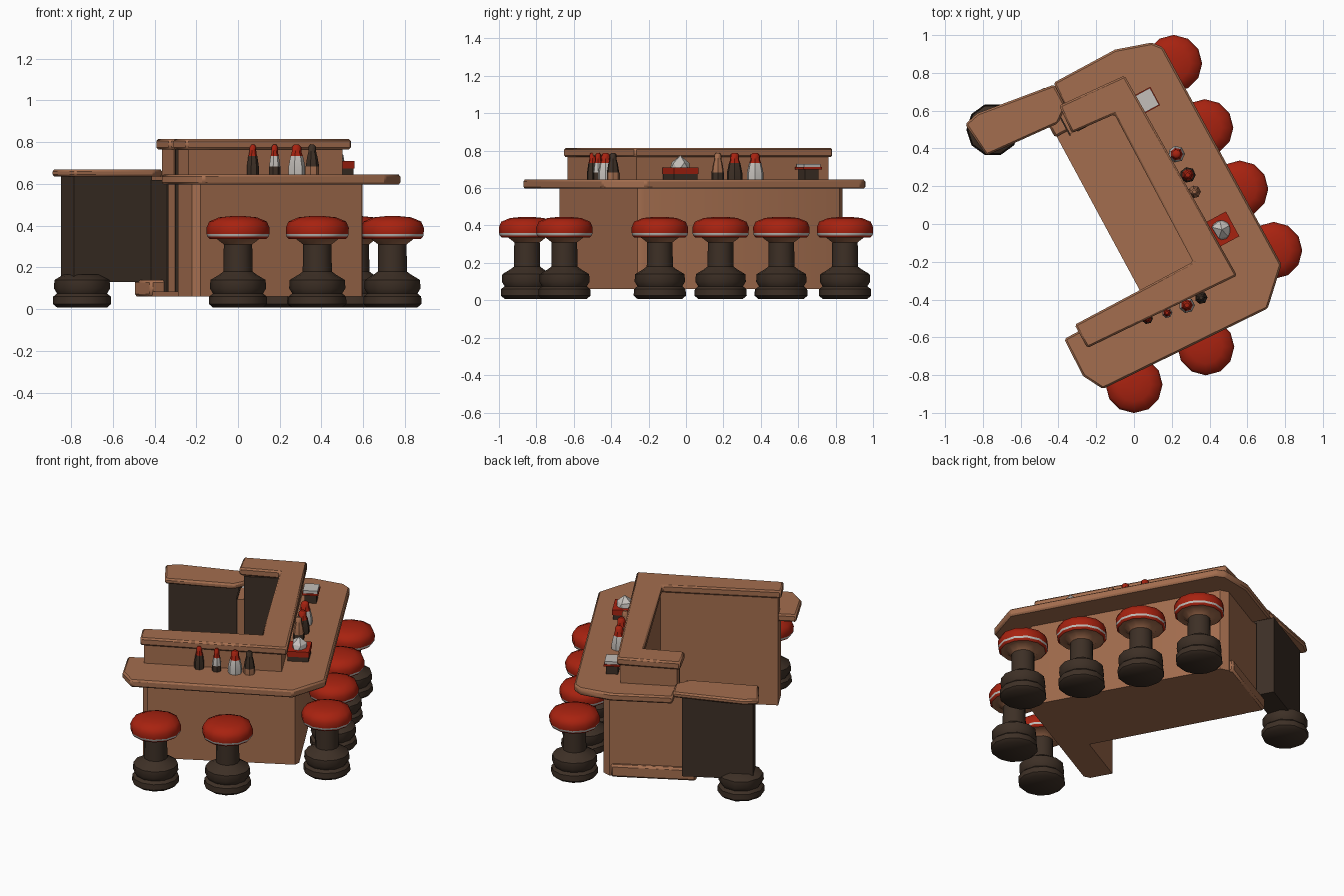
import bpy, bmesh, math
from mathutils import Matrix, Vector

if "Cube" in bpy.data.objects:
    bpy.data.objects.remove(bpy.data.objects["Cube"], do_unlink=True)

TURN = Matrix.Rotation(math.radians(28.4), 4, 'Z')   # the whole bar stands at an angle


def make_material(name, rgb):
    m = bpy.data.materials.new(name)
    m.use_nodes = True
    m.diffuse_color = (*rgb, 1)
    m.node_tree.nodes["Principled BSDF"].inputs["Base Color"].default_value = (*rgb, 1)
    return m


WOOD = make_material("warm wood", (0.37, 0.155, 0.077))
DARK = make_material("dark wood", (0.047, 0.029, 0.019))
RED = make_material("red vinyl", (0.39, 0.016, 0.005))
WHITE = make_material("off white", (0.55, 0.52, 0.49))


def finish(bm, name, mats, matrix, angle=35):
    bmesh.ops.recalc_face_normals(bm, faces=bm.faces)
    me = bpy.data.meshes.new(name)
    bm.to_mesh(me)
    bm.free()
    for m in mats:
        me.materials.append(m)
    ob = bpy.data.objects.new(name, me)
    ob.matrix_world = matrix
    bpy.context.collection.objects.link(ob)
    bpy.ops.object.select_all(action='DESELECT')
    bpy.context.view_layer.objects.active = ob
    ob.select_set(True)
    bpy.ops.object.shade_smooth_by_angle(angle=math.radians(angle))
    return ob


def slab(name, outline, z0, z1, mat, bevel=0.0, place=TURN):
    """Extrude a plan outline between two heights, in the bar's own frame."""
    bm = bmesh.new()
    base = bm.faces.new([bm.verts.new((x, y, z0)) for x, y in outline])
    ext = bmesh.ops.extrude_face_region(bm, geom=[base])
    top = [v for v in ext["geom"] if isinstance(v, bmesh.types.BMVert)]
    bmesh.ops.translate(bm, verts=top, vec=(0, 0, z1 - z0))
    ob = finish(bm, name, [mat], place)
    if bevel:
        mod = ob.modifiers.new("soft edges", 'BEVEL')
        mod.width, mod.segments = bevel, 1
    return ob


def rect(x0, x1, y0, y1):
    return [(x0, y0), (x1, y0), (x1, y1), (x0, y1)]


def lathe(name, profile, place, mats, sides=10):
    """Spin (radius, height, material of the band above) points into a solid."""
    bm = bmesh.new()
    rings = []
    for r, z, _ in profile:
        ring = [bm.verts.new((r * math.cos(k * math.tau / sides),
                              r * math.sin(k * math.tau / sides), z)) for k in range(sides)]
        rings.append(ring)
    for (a, b), (_, _, mi) in zip(zip(rings, rings[1:]), profile):
        for k in range(sides):
            n = (k + 1) % sides
            bm.faces.new((a[k], a[n], b[n], b[k])).material_index = mi
    bm.faces.new(rings[0]).material_index = profile[0][2]
    bm.faces.new(rings[-1]).material_index = profile[-1][2]
    return finish(bm, name, mats, Matrix.Translation(place), 45)


# Bar body: three walls around an open serving floor
slab("bar_walls", [(-0.07, 0.75), (0.37, 0.75), (0.41, 0.71), (0.42, -0.48), (0.4, -0.51),
                   (-0.48, -0.51), (-0.51, -0.48), (-0.51, -0.34), (0.19, -0.34), (0.19, 0.58),
                   (-0.07, 0.58)], 0.06, 0.61, WOOD)
slab("bar_floor", rect(-0.14, 0.3, -0.4, 0.65), 0.06, 0.085, WOOD)
slab("rear_skirting", rect(-0.15, 0.36, 0.6, 0.775), 0.06, 0.14, WOOD, 0.012)

# Counter top with clipped corners
slab("counter_top", [(-0.02, 0.86), (0.35, 0.86), (0.54, 0.8), (0.58, 0.75), (0.585, -0.56),
                     (0.41, -0.73), (-0.56, -0.69), (-0.62, -0.58), (-0.615, -0.36),
                     (0.21, -0.36), (0.21, 0.6), (-0.03, 0.61)], 0.597, 0.645, WOOD, 0.01)

# Raised back ledge: low wall and its cap
slab("ledge_wall", [(-0.03, 0.71), (0.31, 0.7), (0.315, -0.47), (-0.51, -0.445), (-0.51, -0.34),
                    (0.19, -0.34), (0.19, 0.58), (-0.03, 0.59)], 0.605, 0.77, WOOD)
slab("ledge_cap", [(-0.05, 0.74), (0.33, 0.715), (0.35, -0.5), (-0.53, -0.46), (-0.53, -0.32),
                   (0.18, -0.325), (0.185, 0.56), (-0.06, 0.58)], 0.765, 0.815, WOOD, 0.01)

# Dark lining on the rear wing's inner side and end
slab("rear_inner_lining", rect(-0.03, 0.19, 0.572, 0.58), 0.085, 0.765, DARK)
slab("rear_end_lining", rect(-0.078, -0.07, 0.572, 0.75), 0.085, 0.62, DARK)

# Side gate: dark panel, foot and lifting flap
slab("gate_panel", rect(-0.5, -0.075, 0.73, 0.86), 0.13, 0.64, DARK)
slab("gate_flap", [(-0.515, 0.69), (-0.1, 0.66), (-0.02, 0.72), (-0.02, 0.85), (-0.45, 0.91),
                   (-0.535, 0.89)], 0.635, 0.67, WOOD, 0.01)

FOOT = [(0.12, 0.008, 0), (0.14, 0.025, 0), (0.138, 0.06, 0), (0.12, 0.075, 0),
        (0.135, 0.1, 0), (0.132, 0.14, 0), (0.09, 0.165, 0)]
lathe("gate_foot", FOOT, TURN @ Vector((-0.42, 0.795, 0)), [DARK])

# Stools: foot, stem, padded seat with a pale trim band
STOOL = FOOT + [(0.07, 0.18, 0), (0.068, 0.31, 1), (0.1, 0.335, 1), (0.135, 0.335, 2),
                (0.147, 0.347, 3), (0.15, 0.359, 2), (0.151, 0.39, 2), (0.138, 0.42, 2),
                (0.09, 0.44, 2), (0.03, 0.446, 2)]
SEATS = [(0, -0.85), (0.38, -0.65), (0.74, -0.14), (0.56, 0.185), (0.375, 0.51), (0.21, 0.85)]
for i, (x, y) in enumerate(SEATS):
    lathe(f"stool_{i + 1}", STOOL, (x, y, 0), [DARK, WOOD, RED, WHITE], 12)

# Condiment bottles: body, base and cap colours
BOTTLES = [("sauce_bottle", 0.07, -0.5, DARK, DARK, RED, 0.03),
           ("salt_shaker", 0.175, -0.47, WHITE, DARK, RED, 0.028),
           ("cream_bottle", 0.28, -0.43, WHITE, WHITE, RED, 0.042),
           ("vinegar_bottle", 0.355, -0.39, DARK, WOOD, DARK, 0.034),
           ("ketchup_bottle", 0.225, 0.37, WHITE, WHITE, RED, 0.045),
           ("pepper_bottle", 0.285, 0.26, DARK, DARK, RED, 0.042),
           ("syrup_bottle", 0.32, 0.17, WOOD, DARK, WOOD, 0.034)]
for name, x, y, body, base, cap, r in BOTTLES:
    lathe(name, [(r, 0, 1), (r, 0.04, 0), (r * 0.75, 0.09, 2), (r * 0.6, 0.105, 2),
                 (r * 0.55, 0.135, 2), (r * 0.3, 0.145, 2)], (x, y, 0.643), [body, base, cap], 7)


def stack(name, x, y, layers):
    """Pile of square blocks: (part, half size, bottom, top, material)."""
    for part, h, z0, z1, mat in layers:
        slab(f"{name}_{part}", rect(-h, h, -h * 1.15, h * 1.15), z0, z1, mat,
             place=Matrix.Translation((x, y, 0)) @ TURN)


# Napkin holders
stack("front_holder", 0.465, -0.03, [("base", 0.062, 0.643, 0.675, DARK),
                                     ("rim", 0.065, 0.675, 0.71, RED)])
stack("rear_holder", 0.07, 0.655, [("base", 0.036, 0.643, 0.7, DARK),
                                   ("rim", 0.048, 0.7, 0.712, RED),
                                   ("napkins", 0.044, 0.712, 0.73, WHITE)])

# Crumpled napkins in the front holder
bm = bmesh.new()
bmesh.ops.create_icosphere(bm, subdivisions=1, radius=1)
for i, v in enumerate(bm.verts):
    v.co *= 0.9 + 0.12 * (i % 3)
bmesh.ops.scale(bm, verts=bm.verts, vec=(0.05, 0.062, 0.055))
finish(bm, "crumpled_napkins", [WHITE], Matrix.Translation((0.465, -0.03, 0.712)) @ TURN, 10)
